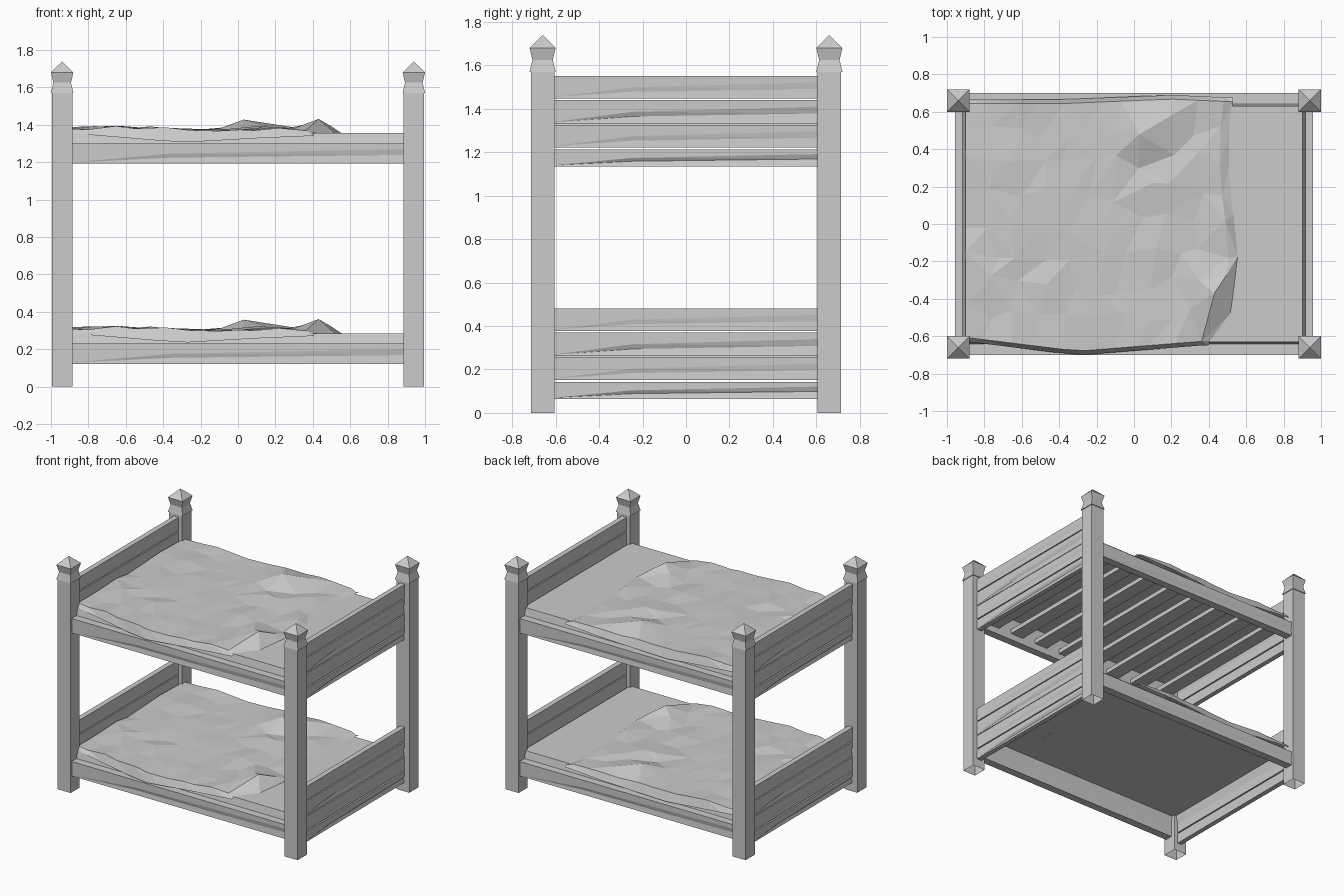
import bpy, bmesh, random
from math import hypot

cube = bpy.data.objects.get("Cube")
if cube:
    bpy.data.objects.remove(cube, do_unlink=True)

grey = bpy.data.materials.new("plain_grey")
grey.use_nodes = True
grey.diffuse_color = (0.6, 0.6, 0.6, 1)
grey.node_tree.nodes["Principled BSDF"].inputs["Base Color"].default_value = (0.6, 0.6, 0.6, 1)


def finish(bm, name):
    mesh = bpy.data.meshes.new(name)
    bm.to_mesh(mesh)
    bm.free()
    mesh.materials.append(grey)
    obj = bpy.data.objects.new(name, mesh)
    bpy.context.collection.objects.link(obj)
    return obj


def loft(name, rings, caps=True):
    """Skin a list of equal-sized point rings; without caps the first ring stays open."""
    bm = bmesh.new()
    loops = [[bm.verts.new(p) for p in ring] for ring in rings]
    n = len(loops[0])
    for a, b in zip(loops, loops[1:]):
        for i in range(n):
            j = (i + 1) % n
            bm.faces.new((a[i], a[j], b[j], b[i]))
    bm.faces.new(loops[-1])
    if caps:
        bm.faces.new(loops[0])
    bmesh.ops.triangulate(bm, faces=bm.faces)
    bmesh.ops.recalc_face_normals(bm, faces=bm.faces)
    return finish(bm, name)


def block(name, cx, half_x, half_y, z0, z1, taper=0, caps=True):
    """Box whose top is narrower than its base by taper on each side."""
    corners = ((-1, -1), (1, -1), (1, 1), (-1, 1))
    return loft(name, [[(cx + a * (half_x - t), b * (half_y - t), z) for a, b in corners]
                       for z, t in ((z0, 0), (z1, taper))], caps)


def plank(name, half, inner, outer, z0, z1, cut, along_x, side):
    """Hewn plank with a crack that opens towards one end of its outer face."""
    rings = []
    h = z1 - z0
    for t, mid, depth in ((-1, 0.06, 0), (-0.4, 0.5, cut), (1, 0.72, cut)):
        profile = [(inner, z0), (outer - depth * 0.3, z0), (outer - depth, z0 + mid * h * 0.6),
                   (outer, z0 + mid * h), (outer, z1), (inner, z1)]
        if along_x:
            rings.append([(t * half * side, -d * side, z) for d, z in profile])
        else:
            rings.append([(d * side, t * half * side, z) for d, z in profile])
    return loft(name, rings)


# Corner posts with pointed finials, hollow at the foot
POST = [(0, 0.054), (1.57, 0.054), (1.57, 0.06), (1.625, 0.047),
        (1.68, 0.06), (1.738, 0.001)]
for sx, side in ((1, "left"), (-1, "right")):
    for sy, end in ((-1, "front"), (1, "back")):
        cx, cy = sx * 0.94, sy * 0.66
        loft(f"{end}_{side}_post",
             [[(cx + a * r, cy + b * r, z) for a, b in ((-1, -1), (1, -1), (1, 1), (-1, 1))]
              for z, r in POST], caps=False)


def lerp(points, x):
    for (xa, a), (xb, b) in zip(points, points[1:]):
        if x <= xb:
            return a + (b - a) * max(0, x - xa) / (xb - xa)
    return points[-1][1]


# Blanket outline, hanging depth, surface height and folds
HEM = [(-0.66, 0.4), (-0.5, 0.52), (-0.15, 0.56), (0.1, 0.525), (0.4, 0.5), (0.66, 0.53)]
FRONT = [(-0.9, 0.628), (-0.3, 0.702), (0.35, 0.65), (0.6, 0.64)]
BACK = [(-0.9, 0.665), (-0.4, 0.665), (0.2, 0.69), (0.53, 0.675)]
DROP = [(-0.9, 0.285), (-0.3, 0.235), (0.1, 0.258), (0.5, 0.275)]
TOP = [(-0.9, 0.31), (-0.6, 0.318), (-0.3, 0.303), (0, 0.308), (0.56, 0.304)]
FOLDS = [(0.03, 0.48, 0.1, 0.05), (0.2, 0.58, 0.12, 0.025),
         (0.1, 0.22, 0.1, 0.015), (0.43, -0.37, 0.15, 0.056)]


def blanket(name, base):
    rng = random.Random(7)
    nx, ny = 11, 10
    bm = bmesh.new()
    rows = []
    for j in range(ny + 1):
        row = []
        for i in range(nx + 1):
            t = (j - 1) / (ny - 2)
            u = min(i / (nx - 1), 1) * 0.965 if i < nx else 1
            if 0 < i < nx - 1:
                u += rng.uniform(-0.028, 0.028)
            if 1 < j < ny - 1:
                t += rng.uniform(-0.035, 0.035)
            x = -0.9 + u * (lerp(HEM, 1.3 * t - 0.65) + 0.9)
            front, back = -lerp(FRONT, x), lerp(BACK, x)
            if j == 0:
                y, z = front, lerp(DROP, x)
            elif j == ny:
                y, z = back, lerp(DROP, x)
            else:
                y = front + 0.022 + t * (back - front - 0.044)
                z = lerp(TOP, x) + rng.uniform(-0.01, 0.01)
                z += sum(h * max(0, 1 - hypot(x - a, y - b) / r) for a, b, r, h in FOLDS)
            if i == nx:
                z = min(z, 0.284)
            row.append(bm.verts.new((x, y, base + z)))
        rows.append(row)
    # Pull the closest vertex onto each fold's crest
    for a, b, r, h in FOLDS:
        crest = min((v for row in rows[2:-2] for v in row[1:-1]),
                    key=lambda v: hypot(v.co.x - a, v.co.y - b))
        crest.co = (a, b, base + lerp(TOP, a) + h)
    for a, b in zip(rows, rows[1:]):
        for i in range(nx):
            bm.faces.new((a[i], a[i + 1], b[i + 1], b[i]))
    bmesh.ops.triangulate(bm, faces=bm.faces, quad_method='SHORT_EDGE')
    return finish(bm, name)


# Two identical bunks, each mattress a shell open underneath
BOARDS = [(0.065, 0.143, 0.01), (0.152, 0.256, 0.005),
          (0.262, 0.37, 0.01), (0.378, 0.48, 0.004)]
for level, base in (("lower", 0), ("upper", 1.07)):
    for s, end, side in ((1, "front", "left"), (-1, "back", "right")):
        plank(f"{level}_{end}_rail", 0.888, 0.638, 0.7, base + 0.122, base + 0.23,
              0.007, True, s)
        for k, (z0, z1, cut) in enumerate(BOARDS):
            plank(f"{level}_{side}_end_board_{k + 1}", 0.612, 0.917, 0.956,
                  base + z0, base + z1, cut, False, s)
    block(f"{level}_mattress", 0, 0.918, 0.646, base + 0.215, base + 0.285, 0.016, caps=False)
    blanket(f"{level}_blanket", base)

# Cross slats under the upper mattress
for k in range(8):
    block(f"upper_slat_{k + 1}", -0.78 + k * 0.223, 0.055, 0.645, 1.242, 1.275)
